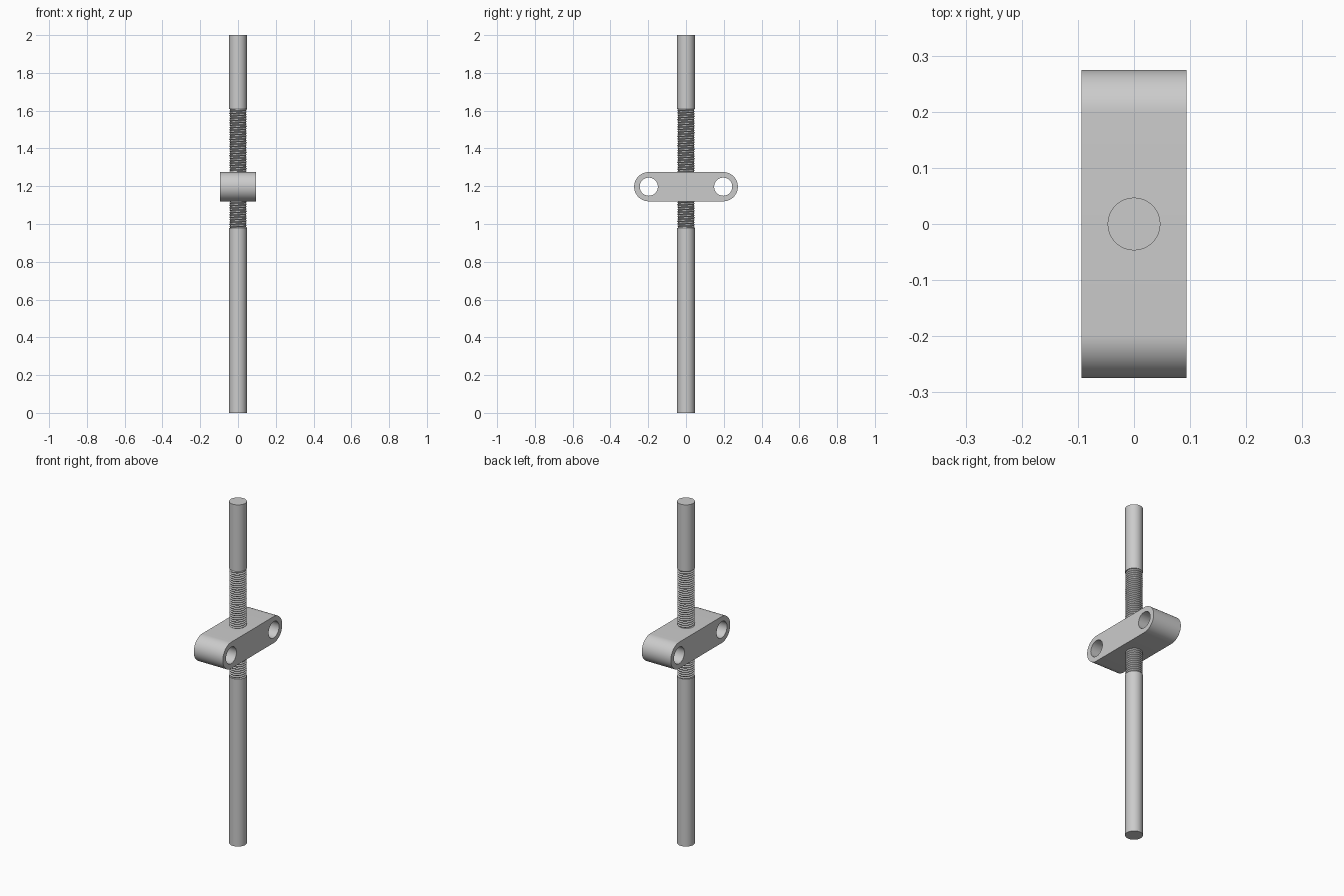
import bpy
import bmesh
from math import cos, sin, pi, radians

cube = bpy.data.objects.get("Cube")
if cube:
    bpy.data.objects.remove(cube)

ROD_R = 0.047
THREAD_LOW, THREAD_HIGH = 0.98, 1.61
SIDES = 48

steel = bpy.data.materials.new("grey_steel")
steel.use_nodes = True
colour = (0.6, 0.6, 0.6, 1)
steel.diffuse_color = colour
steel.node_tree.nodes["Principled BSDF"].inputs["Base Color"].default_value = colour


def finish(obj, angle=30):
    bpy.ops.object.select_all(action="DESELECT")
    obj.select_set(True)
    bpy.context.view_layer.objects.active = obj
    if obj.type == "CURVE":
        bpy.ops.object.convert(target="MESH")
        obj = bpy.context.object
    obj.data.materials.clear()
    obj.data.materials.append(steel)
    bpy.ops.object.shade_smooth_by_angle(angle=radians(angle))


# Plain rod ends below and above the thread
for name, low, high in (("lower_rod", 0, THREAD_LOW), ("upper_rod", THREAD_HIGH, 2)):
    bpy.ops.mesh.primitive_cylinder_add(
        vertices=SIDES, radius=ROD_R, depth=high - low, location=(0, 0, (low + high) / 2))
    bpy.context.object.name = name
    finish(bpy.context.object)

# Helical V thread, running one turn into each plain rod end
pitch = 0.0125
turns = round((THREAD_HIGH - THREAD_LOW) / pitch) + 2
bm = bmesh.new()
crest, root = [], []
for k in range(turns * SIDES + 1):
    a = 2 * pi * k / SIDES
    z = THREAD_LOW - pitch + pitch * k / SIDES
    for row, r, lift in ((crest, ROD_R - 0.0005, 0), (root, ROD_R - 0.006, pitch / 2)):
        row.append(bm.verts.new((r * cos(a), r * sin(a), z + lift)))
for k in range(turns * SIDES):
    bm.faces.new((crest[k], crest[k + 1], root[k + 1], root[k]))
    if k + 1 + SIDES < len(crest):
        bm.faces.new((root[k], root[k + 1], crest[k + 1 + SIDES], crest[k + SIDES]))
mesh = bpy.data.meshes.new("threaded_section")
bm.to_mesh(mesh)
bm.free()
thread = bpy.data.objects.new("threaded_section", mesh)
bpy.context.collection.objects.link(thread)
finish(thread)

# Round-ended cross block with a hole through each end
HOLE_Y, END_R, HOLE_R = 0.197, 0.0775, 0.048


def arc(cx, r, start, sweep, steps):
    return [(cx + r * cos(start + sweep * i / steps), r * sin(start + sweep * i / steps))
            for i in range(steps)]


outline = arc(HOLE_Y, END_R, -pi / 2, pi, 32) + [(HOLE_Y, END_R)]
outline += [(-x, -y) for x, y in outline]
loops = [outline] + [arc(s * HOLE_Y, HOLE_R, 0, 2 * pi, SIDES) for s in (-1, 1)]

curve = bpy.data.curves.new("cross_block", "CURVE")
curve.dimensions = "2D"
curve.fill_mode = "BOTH"
curve.extrude = 0.094
for loop in loops:
    spline = curve.splines.new("POLY")
    spline.points.add(len(loop) - 1)
    for point, (x, y) in zip(spline.points, loop):
        point.co = (x, y, 0, 1)
    spline.use_cyclic_u = True
block = bpy.data.objects.new("cross_block", curve)
block.rotation_euler = (pi / 2, 0, pi / 2)
block.location.z = 1.1975
bpy.context.collection.objects.link(block)
finish(block)
